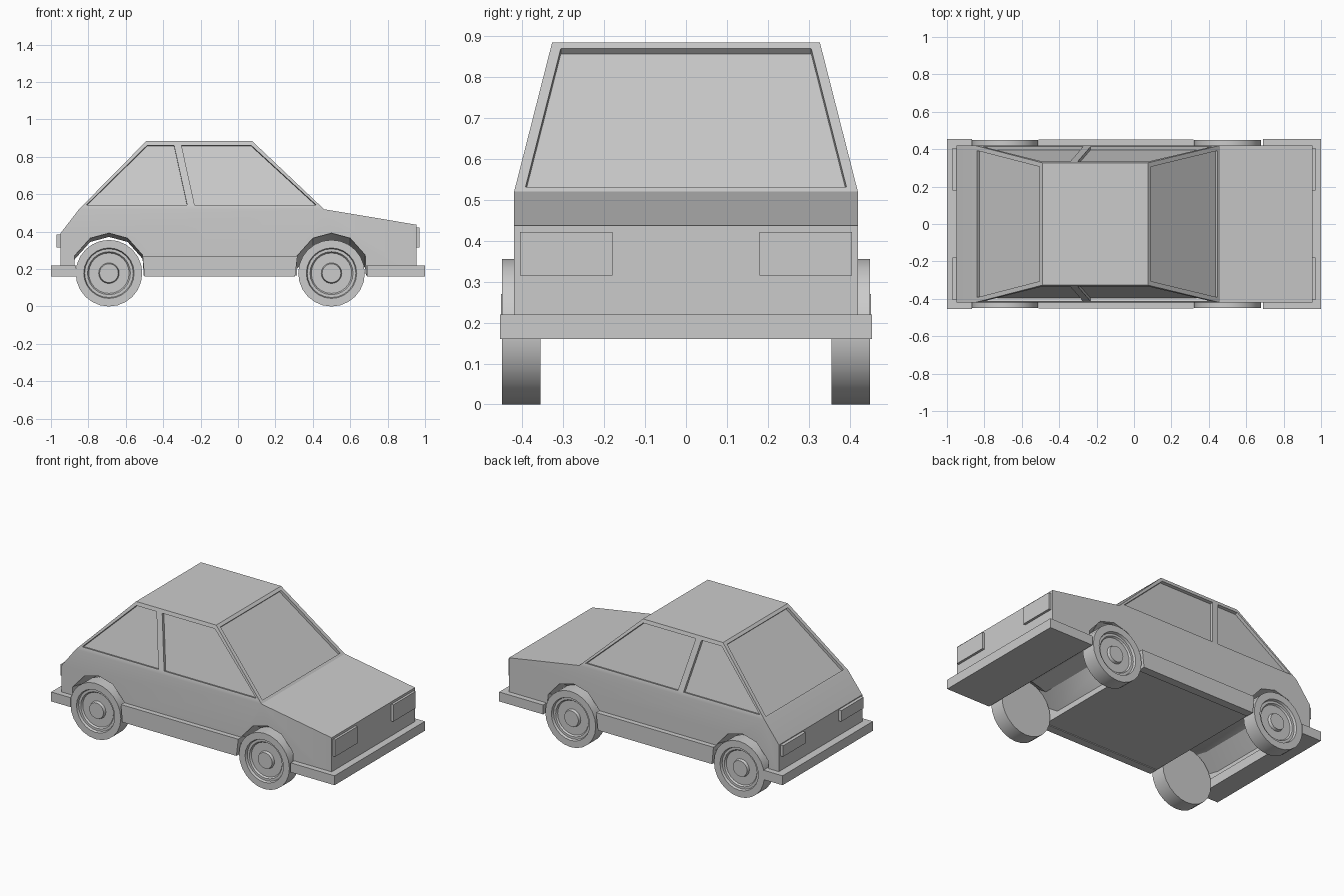
import bpy, bmesh, math
from mathutils import Vector

cube = bpy.data.objects.get("Cube")
if cube:
    bpy.data.objects.remove(cube, do_unlink=True)

paint = bpy.data.materials.new("plain_grey")
paint.use_nodes = True
GREY = (0.6, 0.6, 0.6, 1)
paint.diffuse_color = GREY
paint.node_tree.nodes["Principled BSDF"].inputs["Base Color"].default_value = GREY


def add_object(name, bm):
    bmesh.ops.recalc_face_normals(bm, faces=bm.faces)
    mesh = bpy.data.meshes.new(name)
    bm.to_mesh(mesh)
    bm.free()
    mesh.materials.append(paint)
    obj = bpy.data.objects.new(name, mesh)
    bpy.context.collection.objects.link(obj)
    return obj


def smooth(obj, degrees=30):
    bpy.ops.object.select_all(action="DESELECT")
    obj.select_set(True)
    bpy.context.view_layer.objects.active = obj
    bpy.ops.object.shade_smooth_by_angle(angle=math.radians(degrees))


def loft(name, rings):
    """Closed solid through rings that have equal point counts."""
    bm = bmesh.new()
    loops = [[bm.verts.new(p) for p in ring] for ring in rings]
    n = len(loops[0])
    for a, b in zip(loops, loops[1:]):
        for i in range(n):
            j = (i + 1) % n
            bm.faces.new((a[i], a[j], b[j], b[i]))
    bm.faces.new(loops[0])
    bm.faces.new(loops[-1])
    return add_object(name, bm)


def box(name, x0, x1, y0, y1, z0, z1):
    rings = [[(x, y0, z0), (x, y1, z0), (x, y1, z1), (x, y0, z1)] for x in (x0, x1)]
    return loft(name, rings)


def cut(target, cutter):
    cutter.hide_render = True
    mod = target.modifiers.new("cut", "BOOLEAN")
    mod.operation = "DIFFERENCE"
    mod.solver = "EXACT"
    mod.object = cutter
    bpy.context.view_layer.objects.active = target
    bpy.ops.object.modifier_apply(modifier=mod.name)
    bpy.data.objects.remove(cutter, do_unlink=True)


BELT, ROOF, HALF, ROOF_HALF = 0.52, 0.885, 0.42, 0.327


def half_width(z):
    return HALF - (HALF - ROOF_HALF) * max(0, z - BELT) / (ROOF - BELT)


# Body: lower hull and tapered cabin in one shell
lower = [(0.46, BELT), (0.955, 0.437), (0.955, 0.165), (-0.95, 0.165), (-0.95, 0.39), (-0.85, BELT)]
roof = [(-0.49, ROOF), (0.075, ROOF)]
outline = lower + roof
bm = bmesh.new()
sides = [[bm.verts.new((x, s * half_width(z), z)) for x, z in outline] for s in (-1, 1)]
for i in range(len(outline)):
    j = (i + 1) % len(outline)
    bm.faces.new((sides[0][i], sides[0][j], sides[1][j], sides[1][i]))
for side in sides:
    bm.faces.new(side[:6])
    bm.faces.new((side[5], side[6], side[7], side[0]))
body = add_object("body", bm)

# Wheel arches: channels across the body with a lower middle
ARCH = [(-0.185, 0.1), (-0.185, 0.27), (-0.1, 0.365), (0, 0.392), (0.1, 0.365), (0.18, 0.275), (0.19, 0.1)]
AXLES = {"front": (0.5, 0.07), "rear": (-0.69, 0.02)}
for name, (cx, drop) in AXLES.items():
    rings = []
    for y, d in ((-0.5, 0), (-0.4, 0), (-0.3, drop), (0.3, drop), (0.4, 0), (0.5, 0)):
        rings.append([(cx + x, y, z - (d if z > 0.2 else 0)) for x, z in ARCH])
    cut(body, loft(name + "_arch_cutter", rings))


# Window recesses
def recess(points, depth=0.018):
    p = [Vector(q) for q in points]
    normal = (p[1] - p[0]).cross(p[2] - p[0]).normalized()
    if normal.dot(p[0] - Vector((-0.15, 0, 0.6))) < 0:
        normal.negate()
    cut(body, loft("window_cutter", [[q - normal * depth for q in p], [q + normal * depth for q in p]]))


quarter_window = [(-0.81, 0.543), (-0.485, 0.862), (-0.342, 0.862), (-0.272, 0.543)]
door_window = [(-0.302, 0.862), (0.07, 0.862), (0.418, 0.543), (-0.232, 0.543)]
for s in (-1, 1):
    for window in (quarter_window, door_window):
        recess([(x, s * half_width(z), z) for x, z in window])


def end_window(bottom_x, top_x):
    points = []
    for z, s in ((0.532, -1), (0.87, -1), (0.87, 1), (0.532, 1)):
        t = (z - BELT) / (ROOF - BELT)
        points.append((bottom_x + (top_x - bottom_x) * t, s * (half_width(z) - 0.025), z))
    recess(points)


end_window(0.46, 0.075)
end_window(-0.85, -0.49)
smooth(body)

# Bumpers and side sills
box("front_bumper", 0.69, 1, -0.455, 0.455, 0.16, 0.22)
box("rear_bumper", -1, -0.865, -0.455, 0.455, 0.16, 0.22)
sill = [(-0.5, 0.16), (0.305, 0.16), (0.318, 0.27), (-0.51, 0.27)]
for side, s in (("left", 1), ("right", -1)):
    loft(side + "_sill", [[(x, s * y, z) for x, z in sill] for y in (0.4, 0.452)])

    # Lamps
    y0, y1 = sorted((s * 0.18, s * 0.406))
    box(side + "_headlamp", 0.94, 0.97, y0, y1, 0.315, 0.422)
    box(side + "_tail_lamp", -0.97, -0.94, y0, y1, 0.315, 0.385)

    # Wheels: turned profile of (radius, distance from centre line)
    profile = [(0.178, 0.355), (0.178, 0.45), (0.135, 0.45), (0.13, 0.435), (0.115, 0.435),
               (0.108, 0.425), (0.055, 0.425), (0.05, 0.442)]
    for name, (cx, _) in AXLES.items():
        rings = []
        for r, y in profile:
            angles = [math.tau * k / 24 for k in range(24)]
            rings.append([(cx + r * math.cos(a), s * y, 0.178 + r * math.sin(a)) for a in angles])
        smooth(loft(f"{name}_{side}_wheel", rings))
